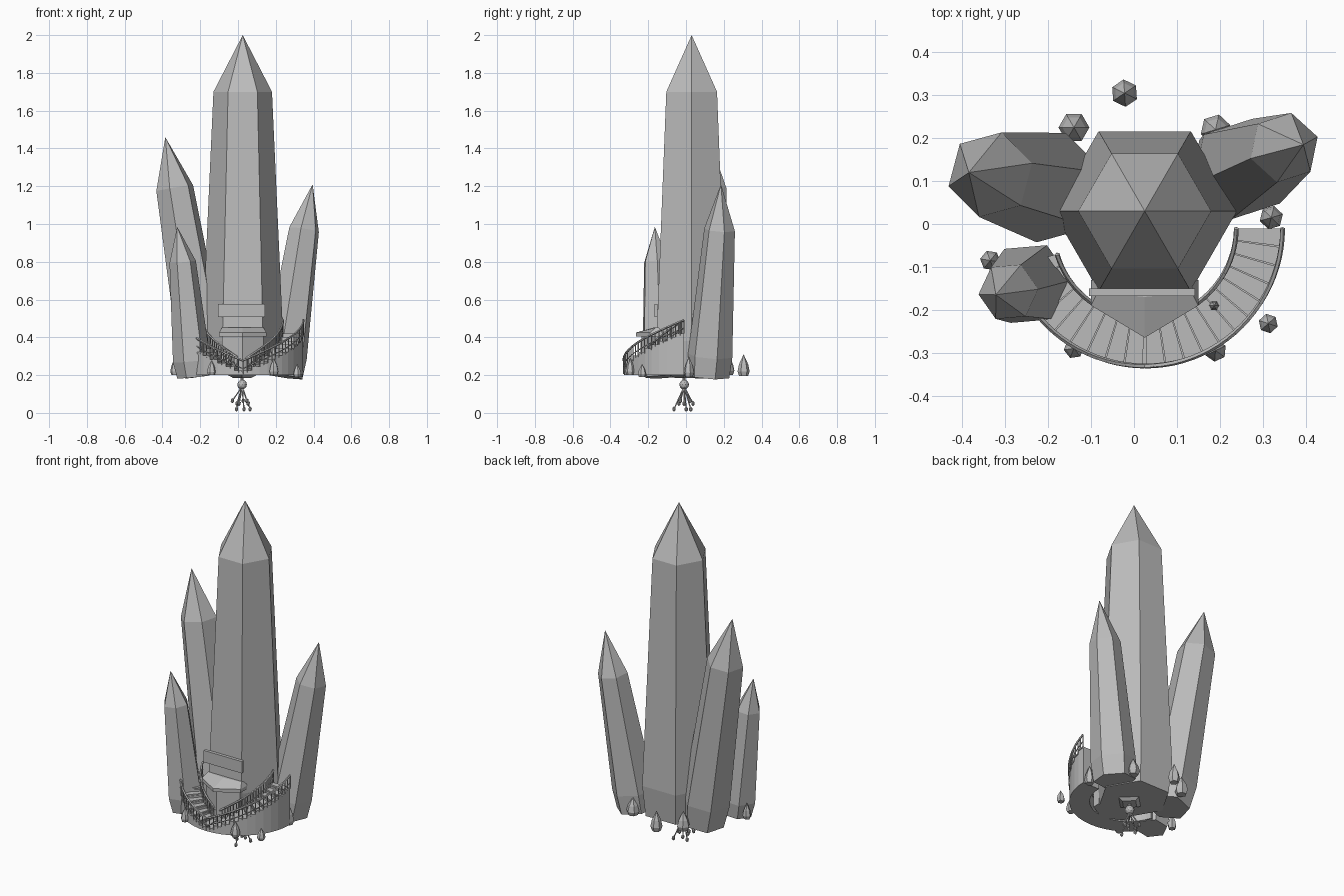
import bpy, bmesh, math
from mathutils import Vector

if "Cube" in bpy.data.objects:
    bpy.data.objects.remove(bpy.data.objects["Cube"])

stone = bpy.data.materials.new("grey_stone")
stone.diffuse_color = (0.5, 0.5, 0.5, 1)
stone.use_nodes = True
stone.node_tree.nodes["Principled BSDF"].inputs["Base Color"].default_value = stone.diffuse_color
Z = Vector((0, 0, 1))


def finish(bm, name):
    bmesh.ops.recalc_face_normals(bm, faces=bm.faces)
    me = bpy.data.meshes.new(name)
    bm.to_mesh(me)
    bm.free()
    me.materials.append(stone)
    ob = bpy.data.objects.new(name, me)
    bpy.context.collection.objects.link(ob)
    return ob


def loft(bm, rings, cap_end=True):
    vs = [[bm.verts.new(p) for p in r] for r in rings]
    for a, b in zip(vs, vs[1:]):
        n = len(a)
        for i in range(n):
            j = (i + 1) % n
            bm.faces.new((a[i], a[j], b[j], b[i]))
    bm.faces.new(vs[0][::-1])
    if cap_end:
        bm.faces.new(vs[-1])
    return vs


def ring(c, axis, r, n, off):
    q = Z.rotation_difference(axis)
    return [c + q @ Vector((r * math.cos(off + i * math.tau / n),
                            r * math.sin(off + i * math.tau / n), 0)) for i in range(n)]


def crystal(name, base, shoulder, apex, radii, off=0, n=6, waist=0.14):
    # tapered shaft with a narrowed foot and a pointed cap
    b, s, a = Vector(base), Vector(shoulder), Vector(apex)
    ax = (s - b).normalized()
    off = math.radians(off)
    bm = bmesh.new()
    vs = loft(bm, [ring(b, ax, radii[0], n, off), ring(b.lerp(s, waist), ax, radii[1], n, off),
                   ring(s, ax, radii[2], n, off)], cap_end=False)
    tip = bm.verts.new(a)
    for i in range(n):
        bm.faces.new((vs[-1][i], vs[-1][(i + 1) % n], tip))
    return finish(bm, name)


def prism(bm, pts, z0, z1):
    loft(bm, [[Vector((x, y, z0)) for x, y in pts], [Vector((x, y, z1)) for x, y in pts]])


def rod(bm, a, b, r, n=5):
    a, b = Vector(a), Vector(b)
    ax = (b - a).normalized()
    loft(bm, [ring(a, ax, r, n, 0), ring(b, ax, r, n, 0)])


# Main tower and three leaning crystals
crystal("main_tower", (.025, .03, .2), (.025, .03, 1.7), (.025, .03, 2),
        (.195, .215, .155), waist=.12)
crystal("left_crystal", (-.17, .08, .2), (-.335, .115, 1.19), (-.385, .12, 1.46),
        (.115, .132, .102), 15)
crystal("right_crystal", (.235, .12, .195), (.35, .178, .97), (.395, .185, 1.21),
        (.112, .12, .083), 18)
crystal("front_crystal", (-.237, -.137, .19), (-.293, -.158, .8), (-.322, -.165, .985),
        (.085, .1, .07), 5)

# Small crystals around the foot: x, y, radius, bottom, top
for i, (x, y, r, z0, z1) in enumerate([
        (-.14, .225, .036, .2, .31), (.19, .22, .036, .2, .3), (-.022, .305, .032, .195, .31),
        (-.335, -.085, .024, .2, .29), (-.14, -.29, .024, .2, .28), (.19, -.295, .026, .2, .29),
        (.313, -.232, .023, .19, .26), (.187, -.19, .012, .3, .37), (.32, .015, .028, .19, .3)]):
    h = z1 - z0
    crystal("small_crystal_%d" % (i + 1), (x, y, z0), (x, y, z0 + h * .55), (x, y, z1),
            (r * .75, r, r * .75), i * 17, 6, .4)

# Twin curved stairs, lowest in front and rising to both sides
CX, CY, R_IN, R_OUT, STEPS = .025, -.01, .21, .318, 11


def polar(r, t):
    a = math.radians(t)
    return CX + r * math.cos(a), CY + r * math.sin(a)


def deck(t):
    return .215 + .215 * abs(t + 90) / 90


bm = bmesh.new()
da = 90 / STEPS
for side, count in ((1, STEPS), (-1, 9)):
    for k in range(count):
        t0, t1 = -90 + side * k * da, -90 + side * (k + 1) * da
        top = deck((t0 + t1) / 2)
        prism(bm, [polar(R_IN, t0), polar(R_OUT, t0), polar(R_OUT, t1), polar(R_IN, t1)],
              .2, top - .008)
        # overhanging tread
        e = side * .7
        prism(bm, [polar(R_IN - .002, t0 + e), polar(R_OUT + .004, t0 + e),
                   polar(R_OUT + .004, t1), polar(R_IN - .002, t1)], top - .008, top)
finish(bm, "curved_stairs")

# Railings on both edges
for name, r in (("outer_railing", R_OUT + .003), ("inner_railing", R_IN + .003)):
    bm = bmesh.new()
    ts = [-90 + k * da / 2 for k in range(-18, 2 * STEPS + 1)]
    for t in ts:
        z = deck(t)
        rod(bm, (*polar(r, t), z - .01), (*polar(r, t), z + .06), .003)
    for a, b in zip(ts, ts[1:]):
        for h, w in ((.062, .006), (.02, .003)):
            rod(bm, (*polar(r, a), deck(a) + h), (*polar(r, b), deck(b) + h), w)
    finish(bm, name)

# Entrance porch with a faceted roof
bm = bmesh.new()
prism(bm, [(-.085, -.13), (-.085, -.175), (.025, -.235), (.135, -.175), (.135, -.13)], .2, .412)
finish(bm, "entrance_porch")
eave = [(-.1, -.13), (-.1, -.19), (.025, -.265), (.15, -.19), (.15, -.13)]
ridge = [(-.085, -.13), (-.085, -.16), (.025, -.17), (.135, -.16), (.135, -.13)]
bm = bmesh.new()
loft(bm, [[Vector((x, y, .405)) for x, y in eave],
          [Vector((x, y, .425)) for x, y in eave],
          [Vector((x, y, .452)) for x, y in ridge]])
finish(bm, "porch_roof")

# Blank plate above the porch
bm = bmesh.new()
prism(bm, [(-.105, -.15), (-.105, -.168), (.142, -.168), (.142, -.15)], .508, .577)
finish(bm, "door_plate")

# Hanging lamp below: mount, stem, ball and drooping drops
bm = bmesh.new()
loft(bm, [ring(Vector((.022, -.01, z)), Z, r, 4, 0) for z, r in ((.186, .05), (.205, .085))])
rod(bm, (.022, -.01, .14), (.022, -.01, .2), .008, 8)
finish(bm, "lamp_mount")
bm = bmesh.new()
bmesh.ops.create_icosphere(bm, subdivisions=2, radius=.026)
bmesh.ops.translate(bm, verts=bm.verts, vec=(.022, -.01, .15))
finish(bm, "lamp_ball")
bm = bmesh.new()
for i in range(9):
    a = i * math.tau / 9
    s = .055 if i % 2 else .032
    end = Vector((.022 + s * math.cos(a), -.01 + s * math.sin(a), (.05, .02, .065)[i % 3]))
    rod(bm, (.022, -.01, .14), end, .0035)
    ret = bmesh.ops.create_icosphere(bm, subdivisions=1, radius=.01)
    for v in ret["verts"]:
        v.co.z *= 1.4
        v.co += end
for v in bm.verts:
    v.co.z = max(v.co.z, 0)
finish(bm, "lamp_drops")
